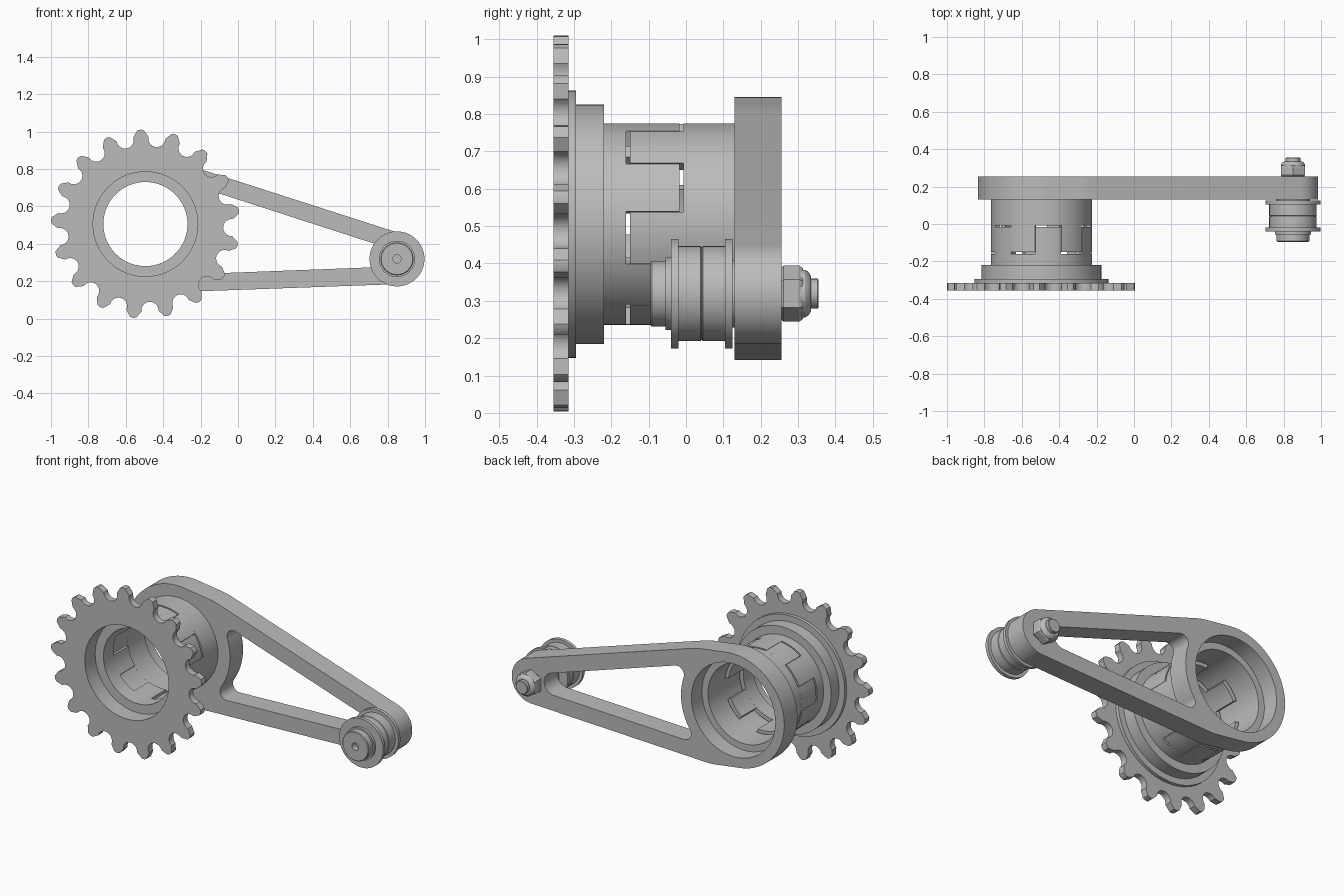
import bpy, bmesh, math
from math import sin, cos, pi, radians

cube = bpy.data.objects.get("Cube")
if cube:
    bpy.data.objects.remove(cube, do_unlink=True)

metal = bpy.data.materials.new("brushed_grey_metal")
metal.use_nodes = True
GREY = (0.5, 0.5, 0.5, 1)
metal.diffuse_color = GREY
metal.node_tree.nodes["Principled BSDF"].inputs["Base Color"].default_value = GREY

HUB = (-0.495, 0.505)      # hub axis (x, z)
IDLER = (0.85, 0.319)      # roller axis (x, z)
TILT = math.atan2(IDLER[1] - HUB[1], IDLER[0] - HUB[0])
REACH = math.dist(HUB, IDLER)


def finish(name, bm):
    bmesh.ops.remove_doubles(bm, verts=bm.verts, dist=1e-5)
    bmesh.ops.recalc_face_normals(bm, faces=bm.faces)
    mesh = bpy.data.meshes.new(name)
    bm.to_mesh(mesh)
    bm.free()
    mesh.materials.append(metal)
    obj = bpy.data.objects.new(name, mesh)
    bpy.context.collection.objects.link(obj)
    bpy.ops.object.select_all(action="DESELECT")
    obj.select_set(True)
    bpy.context.view_layer.objects.active = obj
    bpy.ops.object.shade_smooth_by_angle(angle=radians(30))
    return obj


def lathe(name, centre, profile, segs=64, phase=0.0):
    """Spin a closed (radius, y) profile round an axis parallel to y."""
    bm = bmesh.new()
    rings = []
    for i in range(segs):
        a = phase + 2 * pi * i / segs
        rings.append([bm.verts.new((centre[0] + r * cos(a), y, centre[1] + r * sin(a)))
                      for r, y in profile])
    n = len(profile)
    for i in range(segs):
        a, b = rings[i], rings[(i + 1) % segs]
        for j in range(n):
            k = (j + 1) % n
            if profile[j][0] > 0 or profile[k][0] > 0:
                bm.faces.new((a[j], a[k], b[k], b[j]))
    bmesh.ops.dissolve_degenerate(bm, dist=1e-6, edges=bm.edges)
    return finish(name, bm)


def plate(name, loops, y0, y1):
    """Extrude (x, z) loops from y0 to y1; inner loops become holes."""
    curve = bpy.data.curves.new(name, "CURVE")
    curve.dimensions = "2D"
    curve.fill_mode = "BOTH"
    curve.extrude = (y1 - y0) / 2
    for loop in loops:
        spline = curve.splines.new("POLY")
        spline.points.add(len(loop) - 1)
        for point, (x, z) in zip(spline.points, loop):
            point.co = (x, z, 0, 1)
        spline.use_cyclic_u = True
    temp = bpy.data.objects.new(name + "_outline", curve)
    bpy.context.collection.objects.link(temp)
    bpy.context.view_layer.update()
    mesh = bpy.data.meshes.new_from_object(
        temp.evaluated_get(bpy.context.evaluated_depsgraph_get()))
    bpy.data.objects.remove(temp, do_unlink=True)
    bm = bmesh.new()
    bm.from_mesh(mesh)
    for v in bm.verts:
        v.co = (v.co.x, (y0 + y1) / 2 - v.co.z, v.co.y)
    return finish(name, bm)


def arc(cx, cy, r, start, end, steps=10):
    angles = [radians(start + (end - start) * i / steps) for i in range(steps + 1)]
    return [(cx + r * cos(a), cy + r * sin(a)) for a in angles]


def place(points, turn, origin=HUB):
    c, s = cos(turn), sin(turn)
    return [(origin[0] + x * c - y * s, origin[1] + x * s + y * c) for x, y in points]


def circle(r, steps=64):
    return place(arc(0, 0, r, 0, 360 - 360 / steps, steps - 1), 0)


# Sprocket: a round root between each pair of narrow teeth
TEETH = 17
pitch = 2 * pi / TEETH
tip = pitch / 2 - 0.034
outline = []
for i in range(TEETH):
    root = [(0.488 * cos(-tip * 0.86), 0.488 * sin(-tip * 0.86))]
    root += arc(0.462, 0, 0.046, -85, -275, 10)
    root += [(0.488 * cos(tip * 0.86), 0.488 * sin(tip * 0.86))]
    root += [(0.502 * cos(tip), 0.502 * sin(tip)),
             (0.506 * cos(pitch / 2), 0.506 * sin(pitch / 2)),
             (0.502 * cos(pitch - tip), 0.502 * sin(pitch - tip))]
    outline += place(root, radians(93) + (i + 0.5) * pitch)
plate("sprocket", [outline, circle(0.28)], -0.355, -0.315)

# Front hub with stepped flange and bearing seat
lathe("front_hub", HUB, [(0.225, -0.255), (0.28, -0.255), (0.28, -0.315), (0.358, -0.315),
                         (0.358, -0.295), (0.32, -0.295), (0.32, -0.22), (0.27, -0.22),
                         (0.27, -0.16), (0.225, -0.16)])

# Rear hub that meets the arm
lathe("rear_hub", HUB, [(0.24, -0.007), (0.27, -0.007), (0.27, 0.13), (0.28, 0.13),
                        (0.28, 0.155), (0.24, 0.155)])


# Interlocking clutch teeth with a thin slit at each tooth end
def clutch_teeth(name, first, inner, y0, y1):
    loops = []
    for i in range(6):
        a = first + 60 * i
        loops.append(place(arc(0, 0, 0.27, a + 0.2, a + 29.8, 6)
                           + arc(0, 0, inner, a + 29.8, a + 0.2, 6), 0))
    plate(name, loops, y0, y1)


clutch_teeth("front_clutch_teeth", 7, 0.225, -0.16, -0.017)
clutch_teeth("rear_clutch_teeth", 37, 0.24, -0.15, -0.007)

# Tensioner arm: tapered outline, bearing bore and rounded window
body = (arc(REACH, 0, 0.135, -80, 80, 24) + arc(0.17, 0, 0.34, 80, 90, 3)
        + arc(0, 0, 0.34, 90, 270, 40) + arc(0.17, 0, 0.34, 270, 280, 3))
window = (arc(0, 0, 0.35, -25, 25, 14) + arc(0.355, 0.173, 0.045, 206, 80, 10)
          + arc(1.21, 0, 0.066, 80, -80, 14) + arc(0.355, -0.173, 0.045, -80, -206, 10))
plate("arm", [place(body, TILT), circle(0.28), place(window, TILT)], 0.13, 0.255)

# Roller with two flanges and a centre seam
lathe("roller", IDLER, [(0, -0.02), (0.127, -0.02), (0.127, 0.039), (0.124, 0.041),
                        (0.124, 0.043), (0.127, 0.045), (0.127, 0.105), (0, 0.105)])
for name, y in (("front_roller_flange", -0.04), ("rear_roller_flange", 0.105)):
    lathe(name, IDLER, [(0, y), (0.147, y), (0.147, y + 0.02), (0, y + 0.02)])
lathe("roller_spacer", IDLER, [(0, 0.125), (0.09, 0.125), (0.09, 0.13), (0, 0.13)])
lathe("roller_washer", IDLER, [(0, -0.055), (0.097, -0.055), (0.097, -0.04), (0, -0.04)])

# Bolt head with a socket, locking nut and bolt end
lathe("bolt_head", IDLER, [(0, -0.06), (0.022, -0.06), (0.022, -0.095), (0.084, -0.095),
                           (0.088, -0.091), (0.088, -0.055), (0, -0.055)], 48)
lathe("nut", IDLER, [(0, 0.255), (0.07, 0.255), (0.075, 0.261), (0.075, 0.303),
                     (0.068, 0.313), (0, 0.313)], 6, pi / 2)
lathe("nut_collar", IDLER, [(0, 0.3), (0.064, 0.3), (0.064, 0.318), (0.058, 0.328),
                            (0.048, 0.334), (0, 0.334)], 32)
lathe("bolt_end", IDLER, [(0, 0.32), (0.04, 0.32), (0.04, 0.352), (0.037, 0.355),
                          (0, 0.355)], 32)
